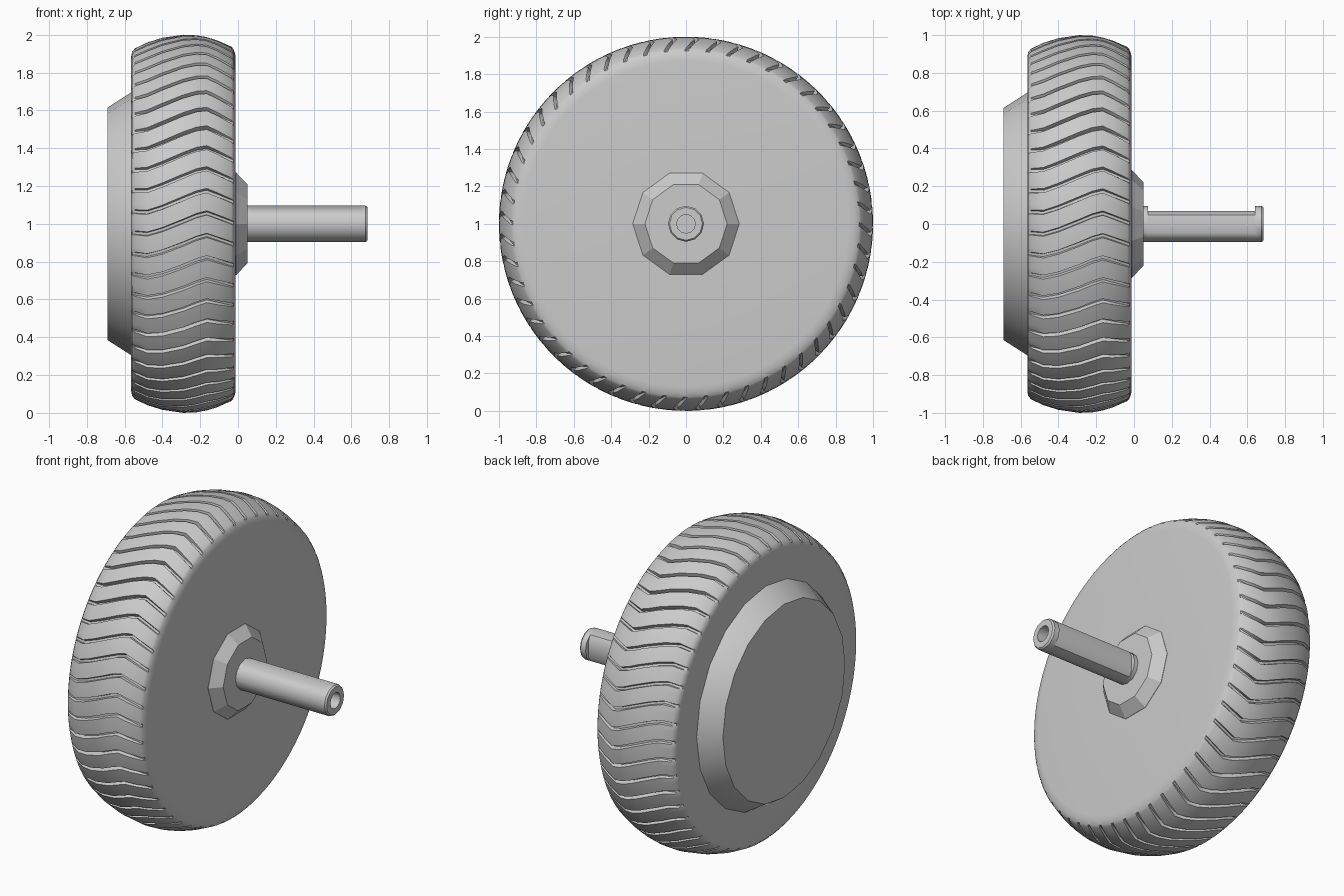
import bpy, bmesh, math

cube = bpy.data.objects.get("Cube")
if cube:
    bpy.data.objects.remove(cube, do_unlink=True)

grey = bpy.data.materials.new("plain grey")
grey.use_nodes = True
colour = (0.6, 0.6, 0.6, 1)
grey.diffuse_color = colour
grey.node_tree.nodes["Principled BSDF"].inputs["Base Color"].default_value = colour


def make_rings(name, rings, smooth_angle):
    """Bridge rings of points into a closed body with capped ends."""
    bm = bmesh.new()
    loops = [[bm.verts.new(p) for p in ring] for ring in rings]
    n = len(loops[0])
    for a, b in zip(loops, loops[1:]):
        for i in range(n):
            j = (i + 1) % n
            bm.faces.new((a[i], a[j], b[j], b[i]))
    bm.faces.new(loops[0])
    bm.faces.new(loops[-1])
    bmesh.ops.recalc_face_normals(bm, faces=bm.faces)
    mesh = bpy.data.meshes.new(name)
    bm.to_mesh(mesh)
    bm.free()
    mesh.materials.append(grey)
    obj = bpy.data.objects.new(name, mesh)
    bpy.context.collection.objects.link(obj)
    if smooth_angle:
        bpy.ops.object.select_all(action='DESELECT')
        obj.select_set(True)
        bpy.context.view_layer.objects.active = obj
        bpy.ops.object.shade_smooth_by_angle(angle=math.radians(smooth_angle))
    return obj


def ring(x, r, n, turn=0.0, flat=9.0):
    """Circle around the axle, optionally cut flat on the back side."""
    pts = []
    for i in range(n):
        a = 2 * math.pi * i / n + turn
        pts.append((x, min(r * math.cos(a), flat), 1 + r * math.sin(a)))
    return pts


# Tyre with wavy chevron grooves: x, radius, chevron shift, groove depth
TEETH = 52
profile = [
    (-0.562, 0.68, 0.04, 0), (-0.565, 0.885, 0.04, 0), (-0.56, 0.91, 0.04, 0),
    (-0.545, 0.928, 0.04, 0.008), (-0.48, 0.959, 0.045, 0.022),
    (-0.40, 0.984, 0.02, 0.028), (-0.29, 1.0, -0.025, 0.028),
    (-0.22, 0.997, -0.055, 0.028), (-0.165, 0.987, -0.07, 0.028),
    (-0.11, 0.97, -0.05, 0.022), (-0.035, 0.937, -0.02, 0.008),
    (-0.025, 0.925, -0.015, 0), (-0.015, 0.9, -0.015, 0),
    (-0.012, 0.87, -0.015, 0), (-0.012, 0.2, -0.015, 0)]
# Position inside one tooth pitch and share of the groove depth
tooth = [(0, 0), (0.28, 0), (0.56, 0), (0.81, 0), (0.84, 1), (0.96, 1)]
tyre_rings = []
for x, r, shift, depth in profile:
    pts = []
    for t in range(TEETH):
        for part, cut in tooth:
            a = 2 * math.pi * (t + part) / TEETH - shift
            rr = r - depth * cut
            pts.append((x, -rr * math.cos(a), 1 + rr * math.sin(a)))
    tyre_rings.append(pts)
make_rings("tyre", tyre_rings, 35)

# Motor drum on the right-hand side
make_rings("motor_drum", [ring(-0.55, 0.7, 20), ring(-0.565, 0.695, 20),
                          ring(-0.69, 0.615, 20)], 30)

# Faceted hub collar around the axle
make_rings("hub_collar", [ring(-0.02, 0.285, 10), ring(-0.01, 0.285, 10),
                          ring(0.05, 0.22, 10)], 0)

# Axle with a flat cut along its back and a blind bore in the tip
S = 12
make_rings("axle", [
    ring(0.03, 0.096, S), ring(0.075, 0.096, S),
    ring(0.075, 0.096, S, 0, 0.068), ring(0.64, 0.096, S, 0, 0.068),
    ring(0.64, 0.096, S), ring(0.675, 0.096, S), ring(0.685, 0.088, S),
    ring(0.685, 0.05, S), ring(0.58, 0.05, S)], 32)
